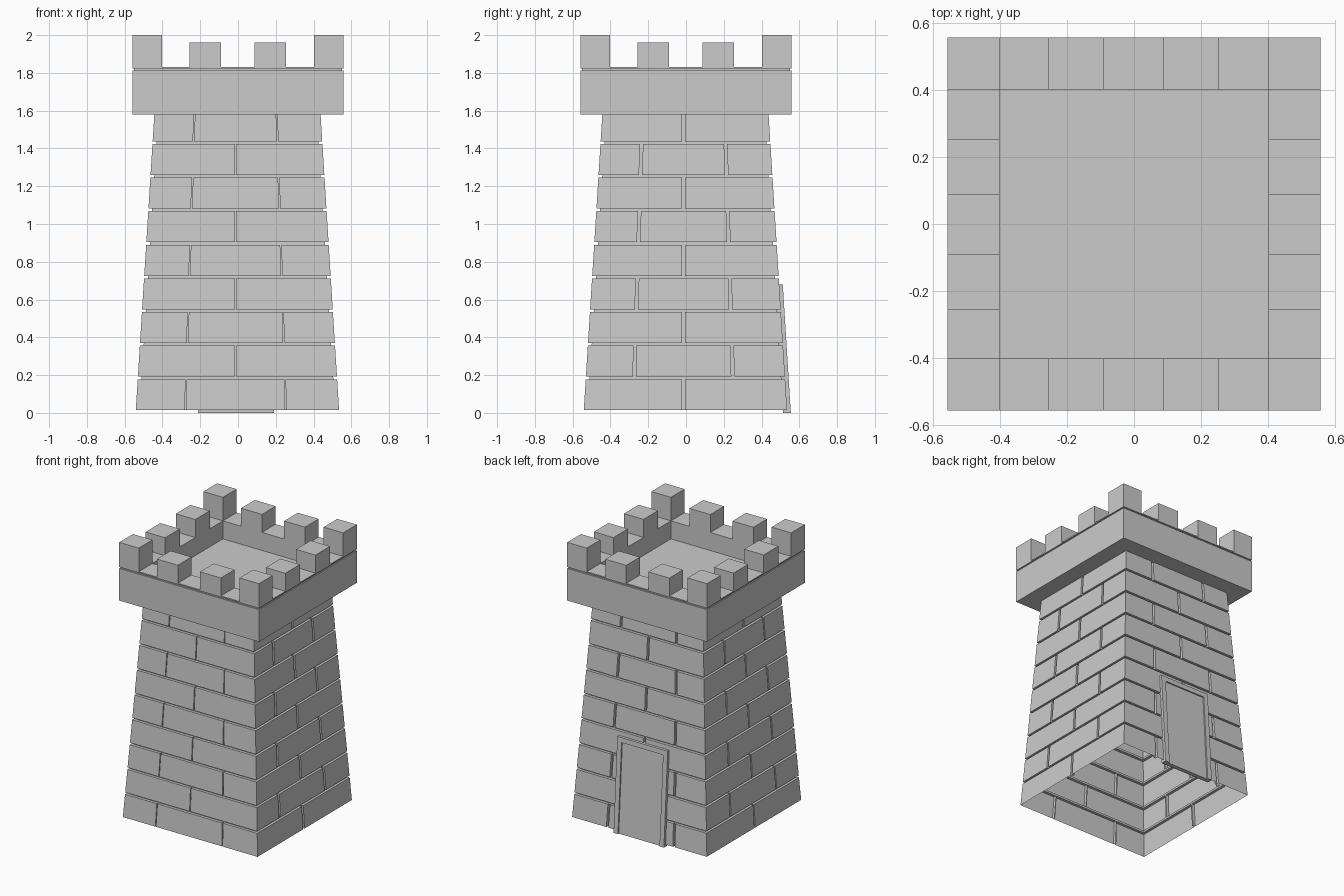
import bpy, bmesh

if "Cube" in bpy.data.objects:
    bpy.data.objects.remove(bpy.data.objects["Cube"])

CX = -0.003          # slight offset of the tapered body
Z0, Z1 = 0.015, 1.58
DEPTH = 0.02         # mortar groove depth


def half(z):
    return 0.538 - 0.0626 * (z - Z0)


def make_object(name, bm):
    bmesh.ops.remove_doubles(bm, verts=bm.verts, dist=1e-5)
    bmesh.ops.recalc_face_normals(bm, faces=bm.faces)
    me = bpy.data.meshes.new(name)
    bm.to_mesh(me)
    bm.free()
    ob = bpy.data.objects.new(name, me)
    bpy.context.collection.objects.link(ob)
    return ob


def loft(bm, rings):
    loops = [[bm.verts.new(p) for p in r] for r in rings]
    n = len(loops[0])
    for a, b in zip(loops, loops[1:]):
        for i in range(n):
            j = (i + 1) % n
            if (a[i].co - b[i].co).length < 1e-6 and (a[j].co - b[j].co).length < 1e-6:
                continue
            bm.faces.new((a[i], a[j], b[j], b[i]))
    return loops


def hexa(bm, pts):
    v = [bm.verts.new(p) for p in pts]
    for f in ((0, 1, 2, 3), (4, 5, 6, 7), (0, 1, 5, 4), (1, 2, 6, 5), (2, 3, 7, 6), (3, 0, 4, 7)):
        bm.faces.new([v[i] for i in f])


# sides: (u direction, outward direction, joint sign, joint half-width)
SIDES = [((1, 0), (0, -1), 1, 0.003), ((0, 1), (1, 0), 1, 0.008),
         ((-1, 0), (0, 1), -1, 0.008), ((0, -1), (-1, 0), -1, 0.005)]


def course_ring(z, k, recessed):
    h, inner = half(z), half(z) - DEPTH
    o = inner if recessed else h
    pts = []
    for s, (u, n, sign, w) in enumerate(SIDES):
        uv = [(-o, o)]
        double = (k + s) % 2 == 0
        joints = [sign * (f * h - 0.01) for f in ((-0.495, 0.495) if double else (0,))]
        for c in sorted(joints):
            uv += [(c - w, o), (c - w, inner), (c + w, inner), (c + w, o)]
        pts += [(CX + u[0] * a + n[0] * b, CX + u[1] * a + n[1] * b, z) for a, b in uv]
    return pts


# tapered stone body: nine grooved courses, open below
bm = bmesh.new()
tops = [0.185 + 0.178 * k - 0.007 for k in range(8)] + [Z1]
for k, top in enumerate(tops):
    low = Z0 if k == 0 else tops[k - 1] + 0.014
    rings = [course_ring(low, k, False), course_ring(top, k, False), course_ring(top, k, True)]
    if k:
        rings = [course_ring(tops[k - 1], k, True), course_ring(low, k, True)] + rings
    loft(bm, rings)
make_object("brick_walls", bm)

# parapet: square profile with a thin groove, inner wall and floor
bm = bmesh.new()
profile = [(0.42, 1.58), (0.558, 1.58), (0.558, 1.812), (0.55, 1.812), (0.55, 1.822),
           (0.558, 1.822), (0.558, 1.83), (0.402, 1.83), (0.402, 1.70)]
loops = loft(bm, [[(-r, -r, z), (r, -r, z), (r, r, z), (-r, r, z)] for r, z in profile])
bm.faces.new(loops[-1])
make_object("parapet", bm)


# merlons: tall corners and two lower ones per side
def block(bm, x0, x1, y0, y1, z0, z1):
    hexa(bm, [(x, y, z) for z in (z0, z1) for x, y in ((x0, y0), (x1, y0), (x1, y1), (x0, y1))])


spans = [(-0.558, -0.402, 2.0), (-0.257, -0.09, 1.96), (0.087, 0.254, 1.96), (0.402, 0.558, 2.0)]
bm = bmesh.new()
for i, (x0, x1, zx) in enumerate(spans):
    for j, (y0, y1, zy) in enumerate(spans):
        if i in (0, 3) or j in (0, 3):
            block(bm, x0, x1, y0, y1, 1.83, min(zx, zy))
make_object("merlons", bm)


# door on the back wall, leaning with the taper
def leaning_slab(bm, x0, x1, z0, z1, out):
    hexa(bm, [(x, CX + half(z) + d, z) for d in (-0.022, out)
              for x, z in ((x0, z0), (x1, z0), (x1, z1), (x0, z1))])


bm = bmesh.new()
for a, b, c, d in ((-0.212, -0.177, 0, 0.68), (0.155, 0.19, 0, 0.68), (-0.177, 0.155, 0.645, 0.68)):
    leaning_slab(bm, a, b, c, d, 0.019)
make_object("door_frame", bm)
bm = bmesh.new()
leaning_slab(bm, -0.177, 0.155, 0.0, 0.645, 0.009)
make_object("door_panel", bm)
